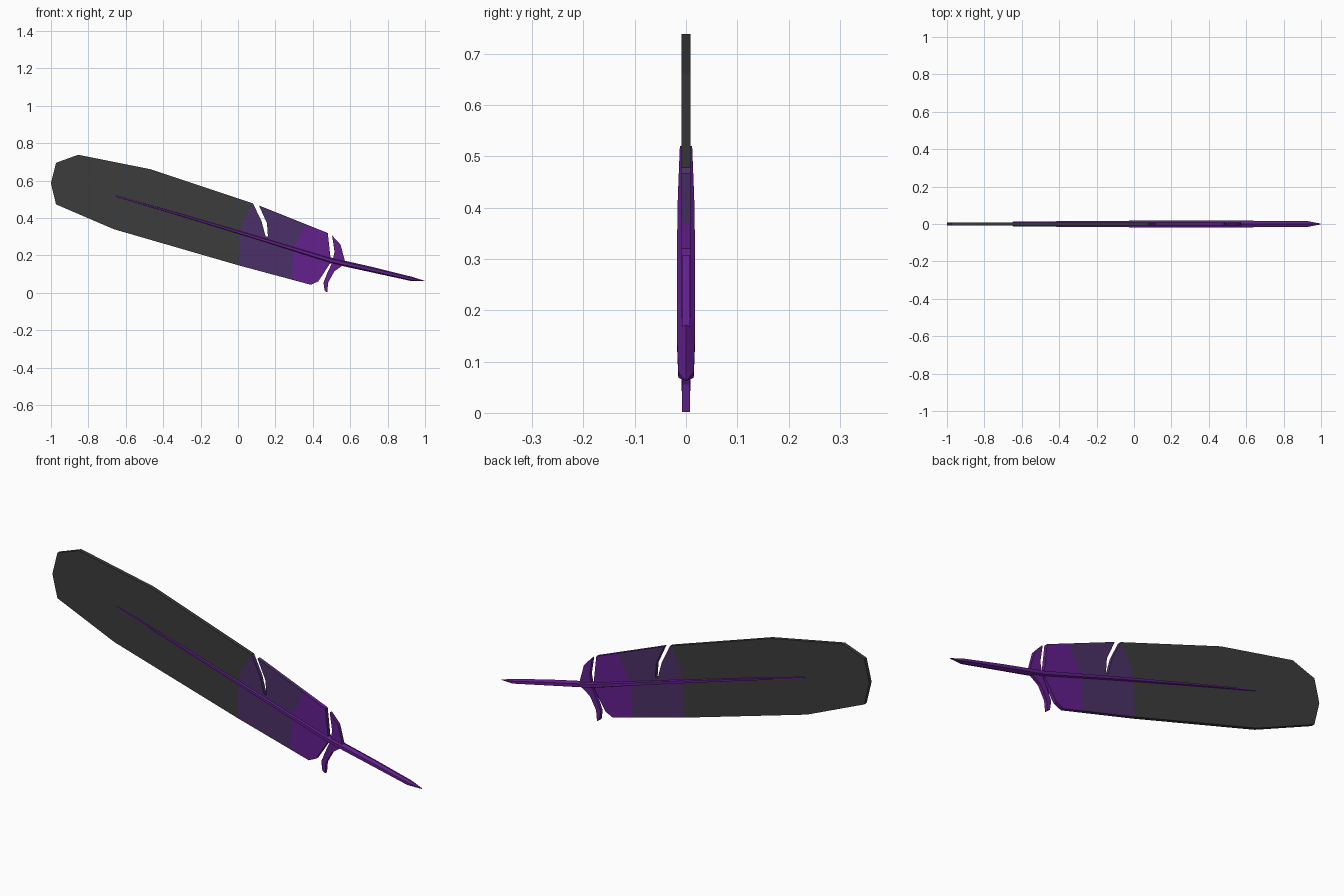
import bpy, bmesh, math
from mathutils import Vector

if "Cube" in bpy.data.objects:
    bpy.data.objects.remove(bpy.data.objects["Cube"])


def material(name, rgb):
    m = bpy.data.materials.new(name)
    m.diffuse_color = (*rgb, 1)
    m.use_nodes = True
    m.node_tree.nodes["Principled BSDF"].inputs["Base Color"].default_value = m.diffuse_color
    return m


BLACK = material("charcoal", (0.045, 0.045, 0.045))
MUTED = material("muted purple", (0.07, 0.03, 0.135))
BRIGHT = material("bright purple", (0.125, 0.014, 0.27))


def finish(bm, name, mats):
    bmesh.ops.recalc_face_normals(bm, faces=bm.faces[:])
    me = bpy.data.meshes.new(name)
    bm.to_mesh(me)
    bm.free()
    for m in mats:
        me.materials.append(m)
    ob = bpy.data.objects.new(name, me)
    bpy.context.collection.objects.link(ob)
    return ob


def plate(outline, half, bevel):
    """Flat plate in the xz plane with thin edges, bevelled on both sides."""
    bm = bmesh.new()
    face = bm.faces.new([bm.verts.new((x, 0, z)) for x, z in outline])
    rim = set(bm.verts)
    bmesh.ops.inset_region(bm, faces=[face], thickness=bevel,
                           use_boundary=True, use_even_offset=True)
    for v in bm.verts:
        v.co.y = 0 if v in rim else -half
    bmesh.ops.triangulate(bm, faces=bm.faces[:])
    dup = bmesh.ops.duplicate(bm, geom=bm.verts[:] + bm.edges[:] + bm.faces[:])
    for g in dup["geom"]:
        if isinstance(g, bmesh.types.BMVert):
            g.co.y = -g.co.y
    bmesh.ops.remove_doubles(bm, verts=bm.verts[:], dist=1e-4)
    return bm


# Colour borders, bottom to top; each bulges towards the tip
borders = [[(0.003, 0.1), (0.005, 0.27), (0.022, 0.38), (0.08, 0.48)],
           [(0.29, 0.05), (0.295, 0.235), (0.365, 0.37)]]


def half_planes(border):
    for a, b in zip(border, border[1:]):
        d = Vector((b[0] - a[0], 0, b[1] - a[1]))
        yield Vector((a[0], 0, a[1])), Vector((d.z, 0, -d.x)).normalized()


# Main vane with a slit in the upper edge
vane_outline = [(-1, 0.585), (-0.973, 0.695), (-0.855, 0.738), (-0.465, 0.66),
                (0.08, 0.478), (0.125, 0.385), (0.148, 0.30), (0.16, 0.302),
                (0.155, 0.372), (0.112, 0.467), (0.48, 0.32), (0.497, 0.165),
                (0.43, 0.062), (0.39, 0.043), (0.003, 0.147),
                (-0.663, 0.34), (-0.973, 0.473)]
bm = plate(vane_outline, 0.009, 0.016)
for border in borders:
    for co, no in half_planes(border):
        bmesh.ops.bisect_plane(bm, geom=bm.verts[:] + bm.edges[:] + bm.faces[:],
                               plane_co=co, plane_no=no, dist=1e-5)
for f in bm.faces:
    c = f.calc_center_median()
    f.material_index = sum(all((c - co).dot(no) > 0 for co, no in half_planes(b))
                           for b in borders)
finish(bm, "vane", [BLACK, MUTED, BRIGHT])

# Loose barbs at the base of the vane
upper = [(0.503, 0.307), (0.548, 0.258), (0.573, 0.165), (0.54, 0.145),
         (0.505, 0.168), (0.516, 0.22)]
lower = [(0.505, 0.165), (0.475, 0.10), (0.457, 0.055), (0.463, 0.012), (0.477, 0.002),
         (0.482, 0.055), (0.515, 0.115), (0.565, 0.15)]
for name, pts in (("upper_barb", upper), ("lower_barb", lower)):
    finish(plate(pts, 0.008, 0.006), name, [BRIGHT])

# Shaft: six-sided tube along the feather, ending in a cut nib
rings = [(-0.65, 0.517, 0.005, 0.012), (-0.3, 0.415, 0.008, 0.016),
         (0.1, 0.295, 0.011, 0.018), (0.5, 0.172, 0.015, 0.018),
         (0.72, 0.123, 0.014, 0.017), (0.93, 0.074, 0.011, 0.015),
         (0.998, 0.063, 0.001, 0.002)]
bm = bmesh.new()
loops = []
for x, z, h, w in rings:
    loop = []
    for i in range(6):
        a = math.tau * (i + 0.5) / 6
        s = h * math.sin(a)
        loop.append(bm.verts.new((x + 0.27 * s, w * math.cos(a) / math.cos(math.pi / 6), z + s)))
    loops.append(loop)
for a, b in zip(loops, loops[1:]):
    for i in range(6):
        j = (i + 1) % 6
        bm.faces.new((a[i], a[j], b[j], b[i]))
bm.faces.new(loops[0])
bm.faces.new(loops[-1])
finish(bm, "shaft", [BRIGHT])
